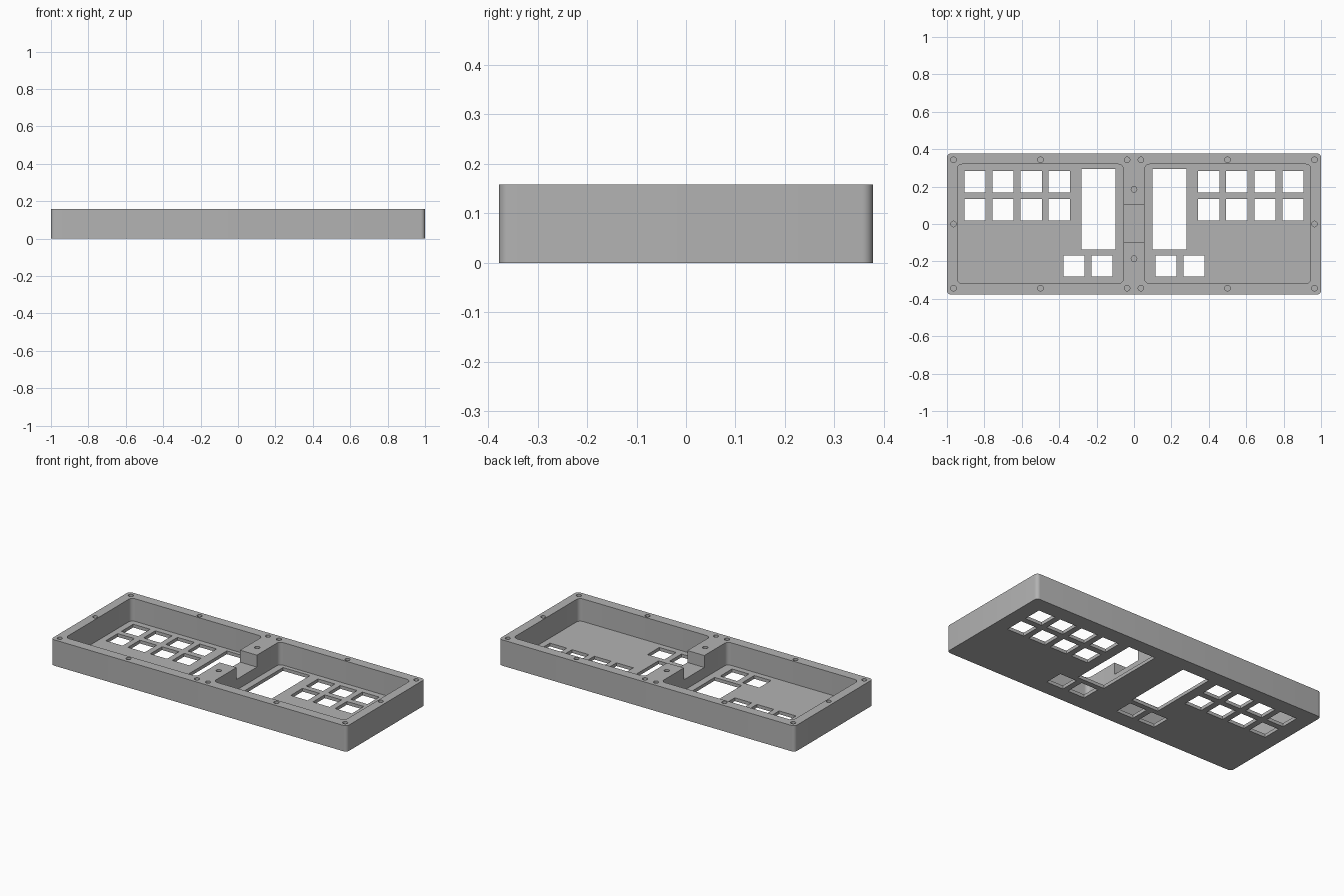
import bpy, bmesh
from math import cos, sin, pi, radians

W, D, H, FLOOR = 2.0, 0.756, 0.158, 0.02

if "Cube" in bpy.data.objects:
    bpy.data.objects.remove(bpy.data.objects["Cube"])

grey = bpy.data.materials.new("case grey")
grey.use_nodes = True
colour = (0.45, 0.45, 0.45, 1)
grey.diffuse_color = colour
grey.node_tree.nodes["Principled BSDF"].inputs["Base Color"].default_value = colour


def prism(bm, outline, z0, z1):
    """Extrude a closed outline from z0 to z1."""
    face = bm.faces.new([bm.verts.new((x, y, z0)) for x, y in outline])
    side = bmesh.ops.extrude_face_region(bm, geom=[face])
    for v in side["geom"]:
        if isinstance(v, bmesh.types.BMVert):
            v.co.z = z1


def rounded(cx, cy, w, d, r, steps=6):
    """Outline of a rectangle with round corners."""
    pts = []
    for q, (sx, sy) in enumerate([(1, 1), (-1, 1), (-1, -1), (1, -1)]):
        for i in range(steps + 1):
            a = (q + i / steps) * pi / 2
            pts.append((cx + sx * (w / 2 - r) + r * cos(a),
                        cy + sy * (d / 2 - r) + r * sin(a)))
    return pts


def rect(cx, cy, w, d):
    return [(cx + sx * w / 2, cy + sy * d / 2)
            for sx, sy in [(1, 1), (-1, 1), (-1, -1), (1, -1)]]


def circle(cx, cy, r, n=20):
    return [(cx + r * cos(2 * pi * i / n), cy + r * sin(2 * pi * i / n))
            for i in range(n)]


def solid(name, outlines, z0, z1):
    bm = bmesh.new()
    for outline in outlines:
        prism(bm, outline, z0, z1)
    bmesh.ops.recalc_face_normals(bm, faces=bm.faces)
    mesh = bpy.data.meshes.new(name)
    bm.to_mesh(mesh)
    bm.free()
    mesh.materials.append(grey)
    obj = bpy.data.objects.new(name, mesh)
    bpy.context.collection.objects.link(obj)
    return obj


# Solid case block
case = solid("case", [rounded(0, 0, W, D, 0.022)], 0, H)
bpy.context.view_layer.objects.active = case
case.select_set(True)


def cut(name, outlines, z0, z1):
    cutter = solid(name, outlines, z0, z1)
    cutter.hide_render = True
    mod = case.modifiers.new(name, "BOOLEAN")
    mod.operation, mod.solver, mod.object = "DIFFERENCE", "EXACT", cutter
    bpy.ops.object.modifier_apply(modifier=name)
    bpy.data.objects.remove(cutter)


# Two deep trays either side of the divider
cut("trays", [rounded(s * 0.501, 0.001, 0.888, 0.637, 0.026) for s in (-1, 1)], FLOOR, H + 0.1)

# Cable notch across the divider
cut("divider_notch", [rect(0, 0.003, 0.2, 0.197)], 0.085, H + 0.1)

# Key openings and tall display openings through the floor
openings = []
for s in (-1, 1):
    for x in (0.40, 0.55, 0.70, 0.85):
        for y in (0.076, 0.226):
            openings.append(rect(s * x, y, 0.114, 0.114))
    for x in (0.171, 0.321):
        openings.append(rect(s * x, -0.225, 0.114, 0.114))
    openings.append(rect(s * 0.19, 0.079, 0.183, 0.43))
cut("openings", openings, -0.1, 0.06)

# Blind screw holes around the rim and on the divider
holes = [circle(s * x, t * 0.343, 0.015) for s in (-1, 1) for t in (-1, 1)
         for x in (0.037, 0.5, 0.965)]
holes += [circle(s * 0.965, 0, 0.015) for s in (-1, 1)]
holes += [circle(0, s * 0.185, 0.015) for s in (-1, 1)]
cut("screw_holes", holes, 0.06, H + 0.1)

bpy.ops.object.shade_smooth_by_angle(angle=radians(30))
